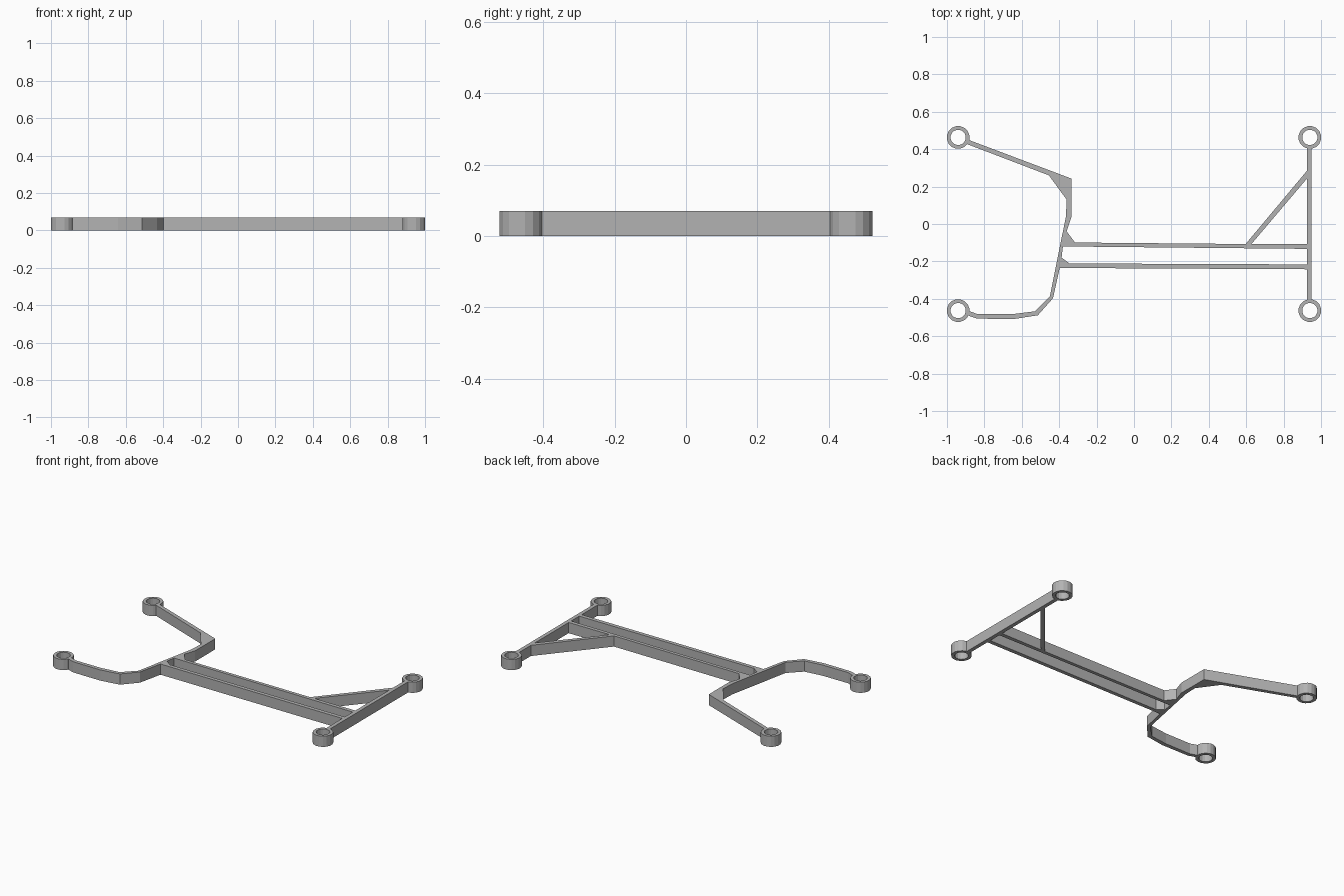
import bpy
from math import cos, sin, tau

cube = bpy.data.objects.get("Cube")
if cube:
    bpy.data.objects.remove(cube)

HEIGHT = 0.07

grey = bpy.data.materials.new("plain_grey")
colour = (0.45, 0.45, 0.45, 1)
grey.diffuse_color = colour
grey.use_nodes = True
grey.node_tree.nodes["Principled BSDF"].inputs["Base Color"].default_value = colour


def plate(name, loops, location=(0, 0)):
    """Extrude an outline with holes into a flat plate standing on z = 0."""
    curve = bpy.data.curves.new(name + "_profile", "CURVE")
    curve.dimensions = "2D"
    curve.fill_mode = "BOTH"
    curve.extrude = HEIGHT / 2
    for loop in loops:
        spline = curve.splines.new("POLY")
        spline.points.add(len(loop) - 1)
        for point, (x, y) in zip(spline.points, loop):
            point.co = (x, y, 0, 1)
        spline.use_cyclic_u = True
    helper = bpy.data.objects.new(name + "_helper", curve)
    bpy.context.collection.objects.link(helper)
    bpy.context.view_layer.update()
    mesh = bpy.data.meshes.new_from_object(
        helper.evaluated_get(bpy.context.evaluated_depsgraph_get()))
    bpy.data.objects.remove(helper)
    bpy.data.curves.remove(curve)
    mesh.materials.clear()
    mesh.materials.append(grey)
    for poly in mesh.polygons:
        poly.use_smooth = False
        poly.material_index = 0
    obj = bpy.data.objects.new(name, mesh)
    obj.location = (*location, HEIGHT / 2)
    bpy.context.collection.objects.link(obj)


def circle(radius, sides=16):
    return [(radius * cos(tau * (i + 0.5) / sides), radius * sin(tau * (i + 0.5) / sides))
            for i in range(sides)]


# Frame outline: upper arm, spine, rails, brace, end bar and curved lower arm
outline = [
    (-0.885, 0.45), (-0.335, 0.243), (-0.335, 0.035), (-0.36, -0.04),
    (-0.315, -0.099), (0.597, -0.107), (0.925, 0.285), (0.925, 0.41),
    (0.95, 0.41), (0.95, -0.41), (0.925, -0.41), (0.925, -0.242),
    (-0.397, -0.235), (-0.433, -0.397), (-0.514, -0.488), (-0.642, -0.508),
    (-0.84, -0.506), (-0.89, -0.488), (-0.887, -0.464), (-0.835, -0.482),
    (-0.652, -0.482), (-0.53, -0.467), (-0.45, -0.387), (-0.364, 0.04),
    (-0.36, 0.13), (-0.455, 0.26), (-0.895, 0.428),
]
# Openings between the rails and behind the diagonal brace
slot = [(-0.38, -0.12), (0.925, -0.133), (0.925, -0.216), (-0.345, -0.211), (-0.387, -0.18)]
brace_gap = [(0.628, -0.107), (0.925, -0.107), (0.925, 0.243)]
plate("frame", [outline, slot, brace_gap])

# Mounting rings at the four corners
for side, x in (("left", 0.94), ("right", -0.94)):
    for end, y in (("front", -0.463), ("back", 0.463)):
        plate(f"{end}_{side}_ring", [circle(0.061), circle(0.041)], (x, y))
